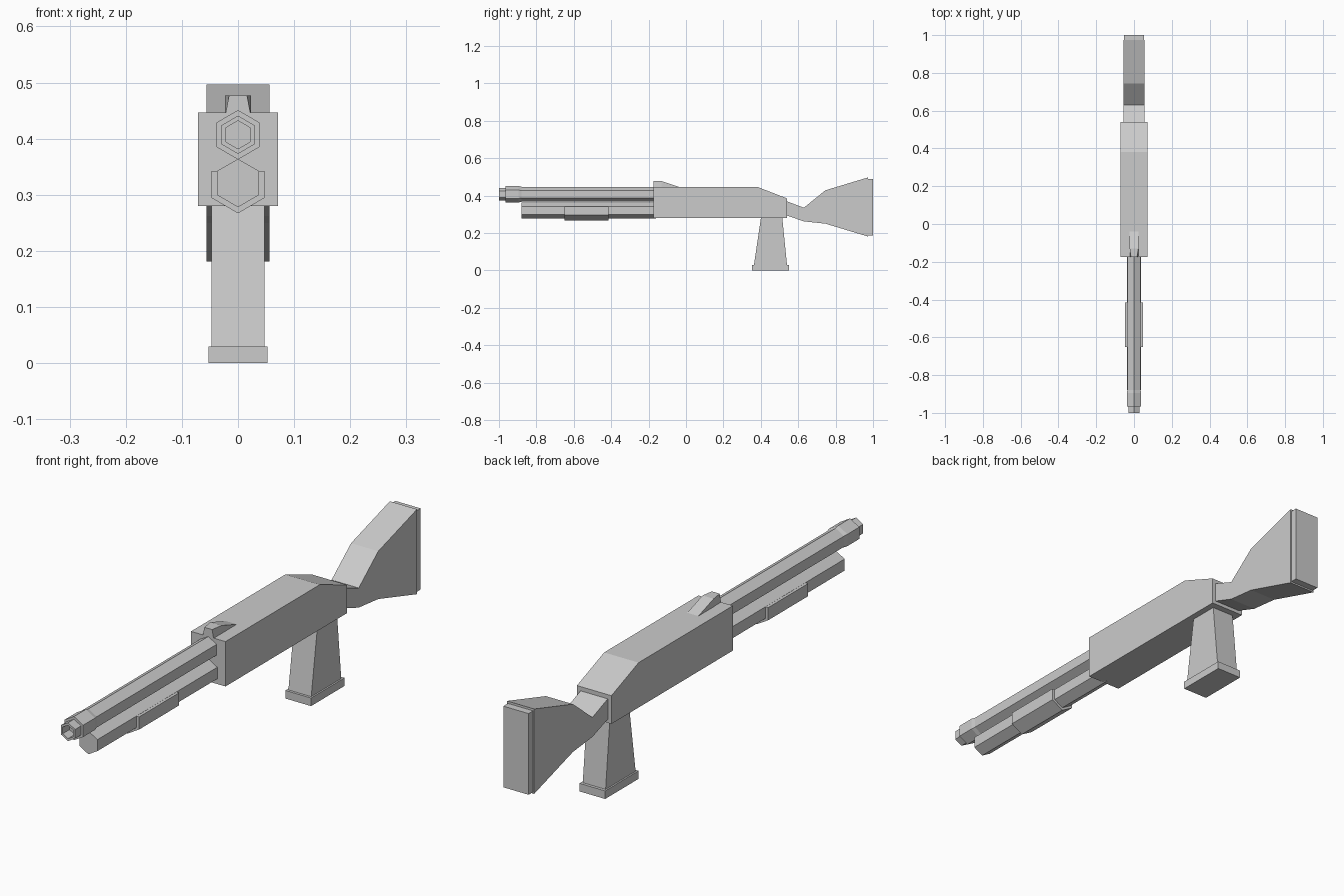
import bpy, bmesh, math

if "Cube" in bpy.data.objects:
    bpy.data.objects.remove(bpy.data.objects["Cube"])


def make(name, bm):
    bmesh.ops.recalc_face_normals(bm, faces=bm.faces[:])
    mesh = bpy.data.meshes.new(name)
    bm.to_mesh(mesh)
    bm.free()
    ob = bpy.data.objects.new(name, mesh)
    bpy.context.collection.objects.link(ob)
    return ob


def loft(name, rings):
    """Skin a closed solid through rings with equal point counts."""
    bm = bmesh.new()
    loops = [[bm.verts.new(p) for p in ring] for ring in rings]
    for a, b in zip(loops, loops[1:]):
        n = len(a)
        for i in range(n):
            j = (i + 1) % n
            bm.faces.new((a[i], a[j], b[j], b[i]))
    bm.faces.new(loops[0])
    bm.faces.new(loops[-1])
    return make(name, bm)


def hex_ring(y, r, z):
    return [(r * math.sin(k * math.pi / 3), y, z + r * math.cos(k * math.pi / 3))
            for k in range(6)]


def hex_tube(name, z, stations):
    return loft(name, [hex_ring(y, r, z) for y, r in stations])


def side_profile(name, w, pts):
    """Extrude a (y, z) outline across the width."""
    return loft(name, [[(x, y, z) for y, z in pts] for x in (-w, w)])


def section(y, wb, wt, z0, z1):
    return [(-wb, y, z0), (wb, y, z0), (wt, y, z1), (-wt, y, z1)]


def rect(z, w, y0, y1):
    return [(-w, y0, z), (w, y0, z), (w, y1, z), (-w, y1, z)]


# Receiver with sloped rear top
side_profile("receiver", 0.071, [(-0.175, 0.28), (0.54, 0.28), (0.54, 0.385),
                                 (0.38, 0.447), (-0.175, 0.447)])

# Hexagonal barrel with collar, muzzle tip and recessed bore
hex_tube("barrel", 0.407, [(-0.16, 0.04), (-0.88, 0.04), (-0.895, 0.044),
                           (-0.965, 0.044), (-0.965, 0.034), (-1.0, 0.034),
                           (-1.0, 0.025), (-0.96, 0.025)])

# Lower tube
hex_tube("lower_tube", 0.321, [(-0.16, 0.043), (-0.88, 0.043)])

# Sliding fore-end wrapped around the lower tube
fore = [(-0.048, 0.342), (-0.048, 0.295), (0, 0.267), (0.048, 0.295), (0.048, 0.342)]
loft("fore_end", [[(x, y, z) for x, z in fore] for y in (-0.65, -0.415)])

# Rear sight: narrowed front, sloping tail
loft("rear_sight", [section(-0.175, 0.023, 0.016, 0.44, 0.477),
                    section(-0.13, 0.023, 0.023, 0.44, 0.477),
                    section(-0.04, 0.023, 0.023, 0.44, 0.447)])

# Grip and its base plate
loft("grip", [rect(0.02, 0.047, 0.362, 0.541), rect(0.29, 0.047, 0.402, 0.514)])
loft("grip_base", [rect(0, 0.053, 0.354, 0.551), rect(0.03, 0.053, 0.354, 0.551)])

# Shoulder stock: sections of y, bottom z, top z
loft("stock", [section(y, 0.056, 0.056, z0, z1) for y, z0, z1 in (
    (0.53, 0.297, 0.373), (0.63, 0.262, 0.335), (0.745, 0.25, 0.428), (0.973, 0.181, 0.497))])

# Butt pad
loft("butt_pad", [section(y, 0.052, 0.052, 0.187, 0.489) for y in (0.965, 1.0)])
